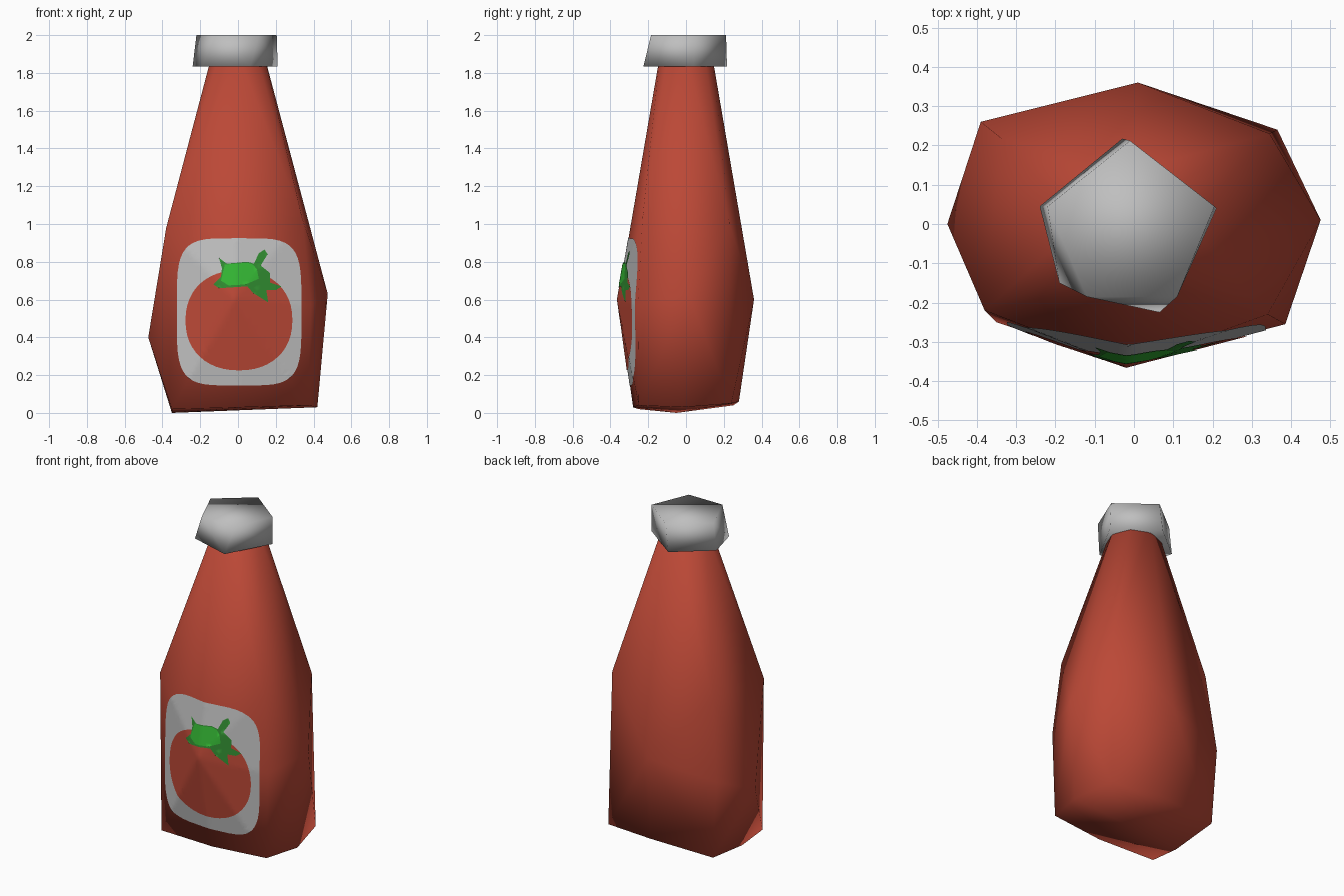
import bpy, bmesh, math
from mathutils import Vector
from mathutils.bvhtree import BVHTree

if "Cube" in bpy.data.objects:
    bpy.data.objects.remove(bpy.data.objects["Cube"])


def material(name, rgb):
    m = bpy.data.materials.new(name)
    m.diffuse_color = (*rgb, 1)
    m.use_nodes = True
    m.node_tree.nodes["Principled BSDF"].inputs["Base Color"].default_value = m.diffuse_color
    return m


RED = material("tomato red", (0.50, 0.065, 0.037))
WHITE = material("off white", (0.52, 0.52, 0.52))
GREEN = material("leaf green", (0.035, 0.48, 0.035))
DARK = material("dark leaf green", (0.03, 0.26, 0.03))


def finish(bm, name, mat):
    for f in bm.faces:
        f.smooth = True
    me = bpy.data.meshes.new(name)
    bm.to_mesh(me)
    me.materials.append(mat)
    ob = bpy.data.objects.new(name, me)
    bpy.context.collection.objects.link(ob)


def hull(points):
    bm = bmesh.new()
    for p in points:
        bm.verts.new(p)
    r = bmesh.ops.convex_hull(bm, input=bm.verts[:])
    junk = {v for v in r["geom_interior"] + r["geom_unused"]
            if isinstance(v, bmesh.types.BMVert) and v.is_valid}
    if junk:
        bmesh.ops.delete(bm, geom=list(junk), context='VERTS')
    bmesh.ops.recalc_face_normals(bm, faces=bm.faces[:])
    return bm


# Bottle: uneven eight-sided body tapering to a neck
base = [(-.35, -.25, .02), (.02, -.28, .03), (.37, -.25, .04), (.42, -.02, .03),
        (.365, .24, .05), (.05, .28, .06), (-.36, .25, .04), (-.35, -.05, 0)]
belly = [(-.02, -.36, .6), (.385, -.255, .57), (.475, .01, .63),
         (.01, .36, .6), (-.39, .26, .52), (-.475, 0, .4)]
shoulder = [(-.38, -.22, .98), (.34, -.23, 1.03), (.345, .23, 1.0), (-.34, .22, 1.0)]
neck = [(.137 * math.cos(i * math.pi / 4), .137 * math.sin(i * math.pi / 4), 1.9)
        for i in range(8)]
body = hull(base + belly + shoulder + neck)
surface = BVHTree.FromBMesh(body)
finish(body, "bottle", RED)

# Cap: slightly lopsided pentagon block
cap_top = [(-.01, .212), (.205, .045), (.11, -.185), (-.12, -.185), (-.22, .045)]
cap_low = [(-.03, .217), (.21, .04), (.065, -.225), (-.19, -.15), (-.24, .045)]
finish(hull([(x, y, 2) for x, y in cap_top] + [(x, y, 1.835) for x, y in cap_low]),
       "cap", WHITE)


def plate(outline, lift, name, mat, step=0.02):
    """Thin picture layer: outline in (x, z), cut to a grid and laid on the front."""
    bm = bmesh.new()
    f = bm.faces.new([bm.verts.new((x, 0, z)) for x, z in outline])
    f.normal_update()
    if f.normal.y > 0:
        f.normal_flip()
    bmesh.ops.triangulate(bm, faces=bm.faces[:])
    for i in range(-20, 50):
        for no in ((1, 0, 0), (0, 0, 1)):
            bmesh.ops.bisect_plane(bm, geom=bm.verts[:] + bm.edges[:] + bm.faces[:],
                                   plane_co=(i * step, 0, i * step), plane_no=no)
    for v in bm.verts:
        hit = surface.ray_cast(Vector((v.co.x, -2, v.co.z)), Vector((0, 1, 0)))[0]
        v.co.y = (hit.y if hit else -.25) - lift
    finish(bm, name, mat)


def oval(cx, cz, rx, rz, power, n=48):
    pts = []
    for i in range(n):
        c, s = math.cos(2 * math.pi * i / n), math.sin(2 * math.pi * i / n)
        pts.append((cx + rx * math.copysign(abs(c) ** (2 / power), c),
                    cz + rz * math.copysign(abs(s) ** (2 / power), s)))
    return pts


# Label, tomato and leaves on the front
plate(oval(.006, .535, .33, .39, 4.5), .003, "label", WHITE)
plate(oval(.005, .49, .283, .265, 2.2), .006, "tomato_picture", RED)
leaf = [(-.10, .82), (-.13, .68), (-.10, .66), (.05, .67), (.08, .635), (.16, .585),
        (.15, .65), (.20, .65), (.23, .67), (.17, .69), (.17, .74), (.12, .78),
        (.157, .84), (.14, .865), (.11, .845), (.085, .79), (.05, .80), (-.06, .79)]
leaf.insert(1, (-.085, .765))
leaf.insert(2, (-.09, .72))
plate(leaf, .008, "leaves", DARK)
plate([(-.07, .785), (-.09, .70), (-.05, .675), (.04, .68), (.11, .71),
       (.10, .76), (.08, .785), (.05, .795)], .0095, "leaf_middle", GREEN)
